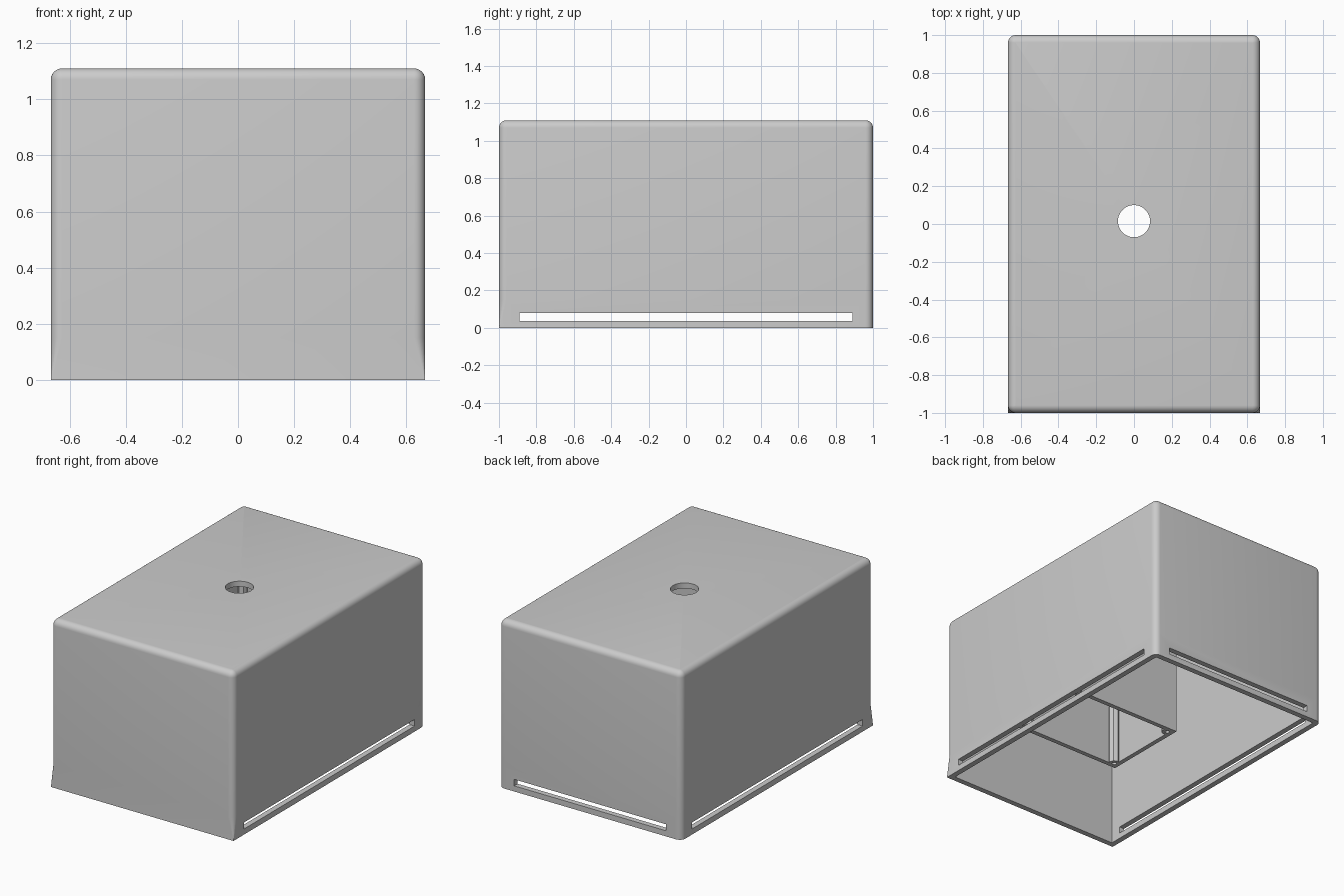
import bpy, bmesh, math
from mathutils import Matrix, Vector

cube = bpy.data.objects.get("Cube")
if cube:
    bpy.data.objects.remove(cube, do_unlink=True)

grey = bpy.data.materials.new("plain grey")
grey.use_nodes = True
grey.diffuse_color = (0.6, 0.6, 0.6, 1)
grey.node_tree.nodes["Principled BSDF"].inputs["Base Color"].default_value = (0.6, 0.6, 0.6, 1)

HX, HY, HEIGHT = 0.667, 1.0, 1.11
WALL, ROUND, SEGS = 0.036, 0.04, 6


def make(name, bm):
    bmesh.ops.recalc_face_normals(bm, faces=bm.faces)
    mesh = bpy.data.meshes.new(name)
    bm.to_mesh(mesh)
    bm.free()
    obj = bpy.data.objects.new(name, mesh)
    bpy.context.collection.objects.link(obj)
    mesh.materials.append(grey)
    return obj


def box(name, lo, hi):
    lo, hi = Vector(lo), Vector(hi)
    bm = bmesh.new()
    bmesh.ops.create_cube(bm, size=1, matrix=Matrix.Translation((lo + hi) / 2)
                          @ Matrix.Diagonal((*(hi - lo), 1)))
    return make(name, bm)


def column(name, x, y, z0, z1, radius, sides):
    bm = bmesh.new()
    bmesh.ops.create_cone(bm, cap_ends=True, segments=sides, radius1=radius, radius2=radius,
                          depth=z1 - z0, matrix=Matrix.Translation((x, y, (z0 + z1) / 2)))
    return make(name, bm)


def combine(obj, tool, operation="DIFFERENCE"):
    """Apply a boolean and discard the tool."""
    mod = obj.modifiers.new("cut", "BOOLEAN")
    mod.operation, mod.object, mod.solver = operation, tool, "EXACT"
    bpy.context.view_layer.objects.active = obj
    bpy.ops.object.modifier_apply(modifier=mod.name)
    bpy.data.objects.remove(tool, do_unlink=True)


def ring(bm, z, inset, front_r, back_r):
    """Rounded rectangle with separate front and back corner radii."""
    verts = []
    corners = [(1, 1, back_r), (-1, 1, back_r), (-1, -1, front_r), (1, -1, front_r)]
    for i, (sx, sy, r) in enumerate(corners):
        for k in range(SEGS + 1):
            a = math.pi / 2 * (i + k / SEGS)
            verts.append(bm.verts.new((sx * (HX - inset - r) + r * math.cos(a),
                                       sy * (HY - inset - r) + r * math.sin(a), z)))
    return verts


# Outer shell: front corners run out to sharp points at the foot
bm = bmesh.new()
rings = [ring(bm, 0, 0, 0.001, ROUND), ring(bm, 0.15, 0, ROUND, ROUND)]
for k in range(SEGS + 1):
    a = math.pi / 2 * k / SEGS * 0.98
    d = ROUND * (1 - math.cos(a))
    rings.append(ring(bm, HEIGHT - ROUND * (1 - math.sin(a)), d, ROUND - d, ROUND - d))
for low, high in zip(rings, rings[1:]):
    for i in range(len(low)):
        j = (i + 1) % len(low)
        bm.faces.new((low[i], low[j], high[j], high[i]))
bm.faces.new(rings[0][::-1])
bm.faces.new(rings[-1])
shell = make("outer_shell", bm)

# Hollow interior, top hole, and slots in both sides and the back
ix, iy, ceiling = HX - WALL, HY - WALL, HEIGHT - WALL
combine(shell, box("hollow", (-ix, -iy, -0.1), (ix, iy, ceiling)))
combine(shell, column("top_hole", 0, 0.015, 1, 1.2, 0.085, 48))
combine(shell, box("side_slots", (-1, -0.89, 0.037), (1, 0.89, 0.08)))
combine(shell, box("back_slot", (-0.555, 0.9, 0.037), (0.555, 1.1, 0.08)))

# Inner compartment joined to the side wall and ceiling
x0, x1, y0, y1, z0 = -0.145, ix, -0.355, 0.235, 0.082
t, post_in = 0.03, 0.04
compartment = box("inner_compartment", (x0, y0, z0), (x1 + 0.005, y1, ceiling + 0.005))
combine(compartment, box("cavity", (x0 + t, y0 + t, 0), (x1 - 0.001, y1 - t, 1.2)))

# Corner screw posts with pilot holes
spots = [(x, y) for x in (x0 + post_in, x1 - post_in) for y in (y0 + post_in, y1 - post_in)]
for x, y in spots:
    combine(compartment, column("post", x, y, z0, ceiling + 0.005, 0.036, 8), "UNION")
for x, y in spots:
    combine(compartment, column("pilot_hole", x, y, 0, 0.3, 0.014, 12))

for obj in (shell, compartment):
    bpy.ops.object.select_all(action="DESELECT")
    obj.select_set(True)
    bpy.context.view_layer.objects.active = obj
    bpy.ops.object.shade_smooth_by_angle(angle=math.radians(30))
